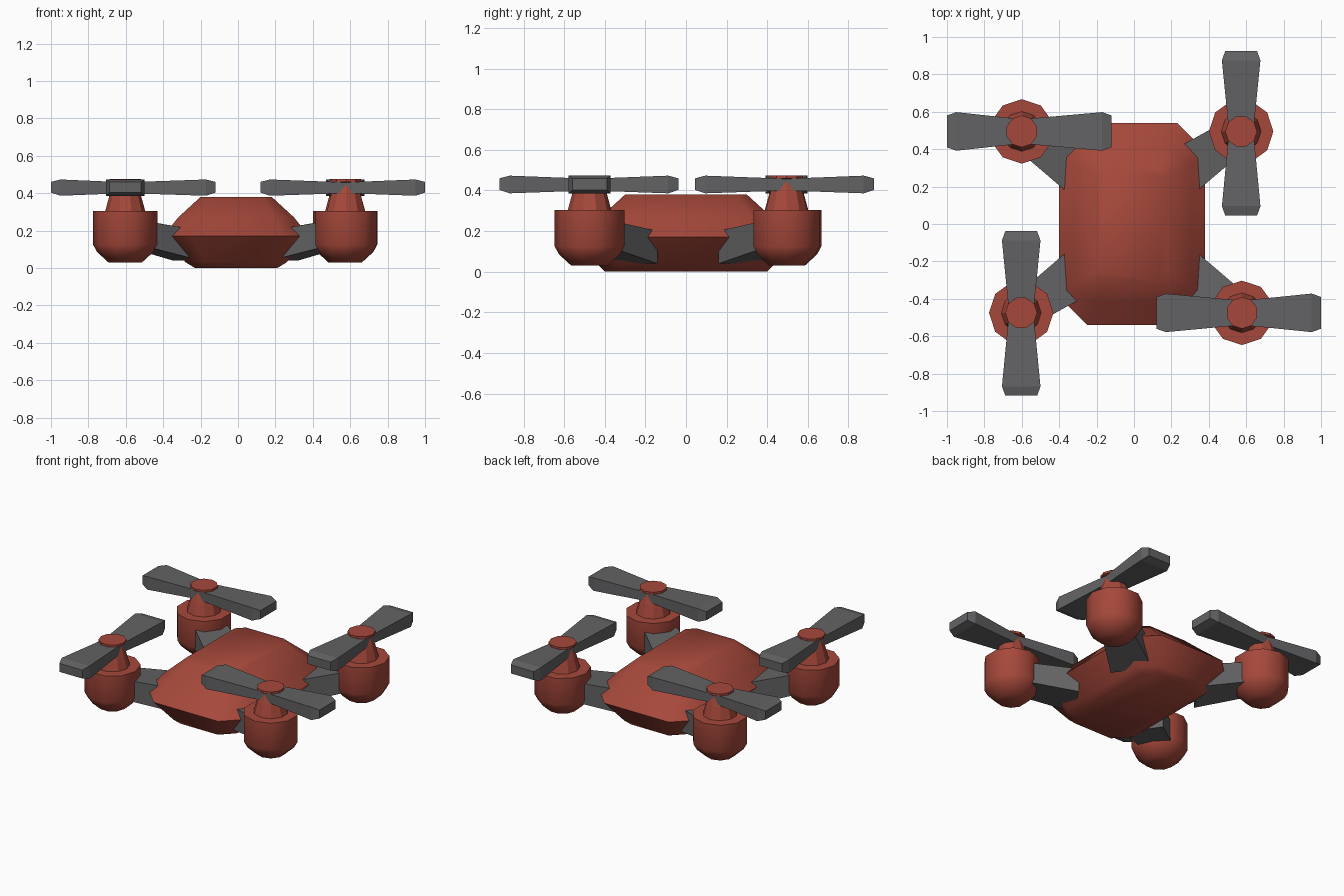
import bpy, math
from mathutils import Vector

cube = bpy.data.objects.get("Cube")
if cube:
    bpy.data.objects.remove(cube, do_unlink=True)


def make_material(name, color):
    mat = bpy.data.materials.new(name)
    mat.use_nodes = True
    mat.diffuse_color = color
    mat.node_tree.nodes["Principled BSDF"].inputs["Base Color"].default_value = color
    return mat


RED = make_material("brick red", (0.38, 0.065, 0.043, 1))
GREY = make_material("dark grey", (0.125, 0.122, 0.127, 1))


def loft(name, rings, mat, smooth=None):
    """Skin a stack of equal-sized rings and cap both ends."""
    n = len(rings[0])
    verts = [p for ring in rings for p in ring]
    faces = [tuple(reversed(range(n))), tuple(range(len(verts) - n, len(verts)))]
    for r in range(len(rings) - 1):
        for i in range(n):
            j = (i + 1) % n
            faces.append((r * n + i, r * n + j, (r + 1) * n + j, (r + 1) * n + i))
    mesh = bpy.data.meshes.new(name)
    mesh.from_pydata(verts, [], faces)
    mesh.materials.append(mat)
    obj = bpy.data.objects.new(name, mesh)
    bpy.context.collection.objects.link(obj)
    if smooth:
        bpy.ops.object.select_all(action="DESELECT")
        obj.select_set(True)
        bpy.context.view_layer.objects.active = obj
        bpy.ops.object.shade_smooth_by_angle(angle=math.radians(smooth))
    return obj


def chamfered_ring(hx, hy, z, c):
    """Rectangle with cut corners, counter-clockwise."""
    return [(x - 0.01, y, z) for x, y in (
        (hx, c - hy), (hx, hy - c), (hx - c, hy), (c - hx, hy),
        (-hx, hy - c), (-hx, c - hy), (c - hx, -hy), (hx - c, -hy))]


def lathe(name, cx, cy, profile, phase, smooth=None):
    """Ten-sided turned part from (radius, height) pairs."""
    angles = [phase + i * math.tau / 10 for i in range(10)]
    rings = [[(cx + r * math.cos(a), cy + r * math.sin(a), z) for a in angles]
             for r, z in profile]
    return loft(name, rings, RED, smooth)


def beam(name, start, axis, sections):
    """Rectangular beam; sections are (distance, half width, bottom, top)."""
    axis = Vector(axis).normalized()
    side = Vector((-axis.y, axis.x, 0))
    rings = []
    for d, w, low, high in sections:
        p = Vector(start) + axis * d
        rings.append([p + side * s * w + Vector((0, 0, z))
                      for s, z in ((-1, low), (1, low), (1, high), (-1, high))])
    return loft(name, rings, GREY)


# Body: a faceted pod with a sharp waistline
loft("body", [chamfered_ring(*r) for r in (
    (0.22, 0.40, 0.0, 0.08), (0.27, 0.43, 0.03, 0.10), (0.39, 0.54, 0.17, 0.15),
    (0.31, 0.42, 0.27, 0.10), (0.19, 0.30, 0.38, 0.05))], RED, 50)

POD = [(0.09, 0.03), (0.15, 0.085), (0.172, 0.125), (0.172, 0.305)]
STEM = [(0.108, 0.30), (0.085, 0.385), (0.062, 0.455), (0.085, 0.46), (0.085, 0.475)]

# Rotors: corner, hub position, blade middle, whether the blade runs along x
rotors = (
    ("front_left", 0.577, -0.475, 0.56, True),
    ("front_right", -0.603, -0.475, -0.478, False),
    ("back_left", 0.573, 0.495, 0.485, False),
    ("back_right", -0.60, 0.495, -0.56, True),
)
for corner, cx, cy, mid, along_x in rotors:
    sx, sy = math.copysign(1, cx), math.copysign(1, cy)
    phase = math.pi / 2 if along_x else 0

    # Motor pod and the stem with its cap
    lathe("motor_" + corner, cx, cy, POD, phase, 50)
    lathe("stem_" + corner, cx, cy, STEM, phase)

    # Arm sloping down and widening into the body
    beam("arm_" + corner, (cx, cy, 0), (-0.82 * sx, -0.57 * sy, 0),
         [(0.0, 0.09, 0.13, 0.26), (0.40, 0.13, 0.04, 0.20)])

    # Propeller: narrow at the hub, widening to blunt tips
    start = (mid, cy, 0.43) if along_x else (cx, mid, 0.43)
    hub = (cx if along_x else cy) - mid
    beam("propeller_" + corner, start, (1, 0, 0) if along_x else (0, 1, 0),
         [(-0.44, 0.085, -0.027, 0.030), (-0.39, 0.103, -0.044, 0.043),
          (hub, 0.065, -0.030, 0.028),
          (0.39, 0.103, -0.044, 0.043), (0.44, 0.085, -0.027, 0.030)])
